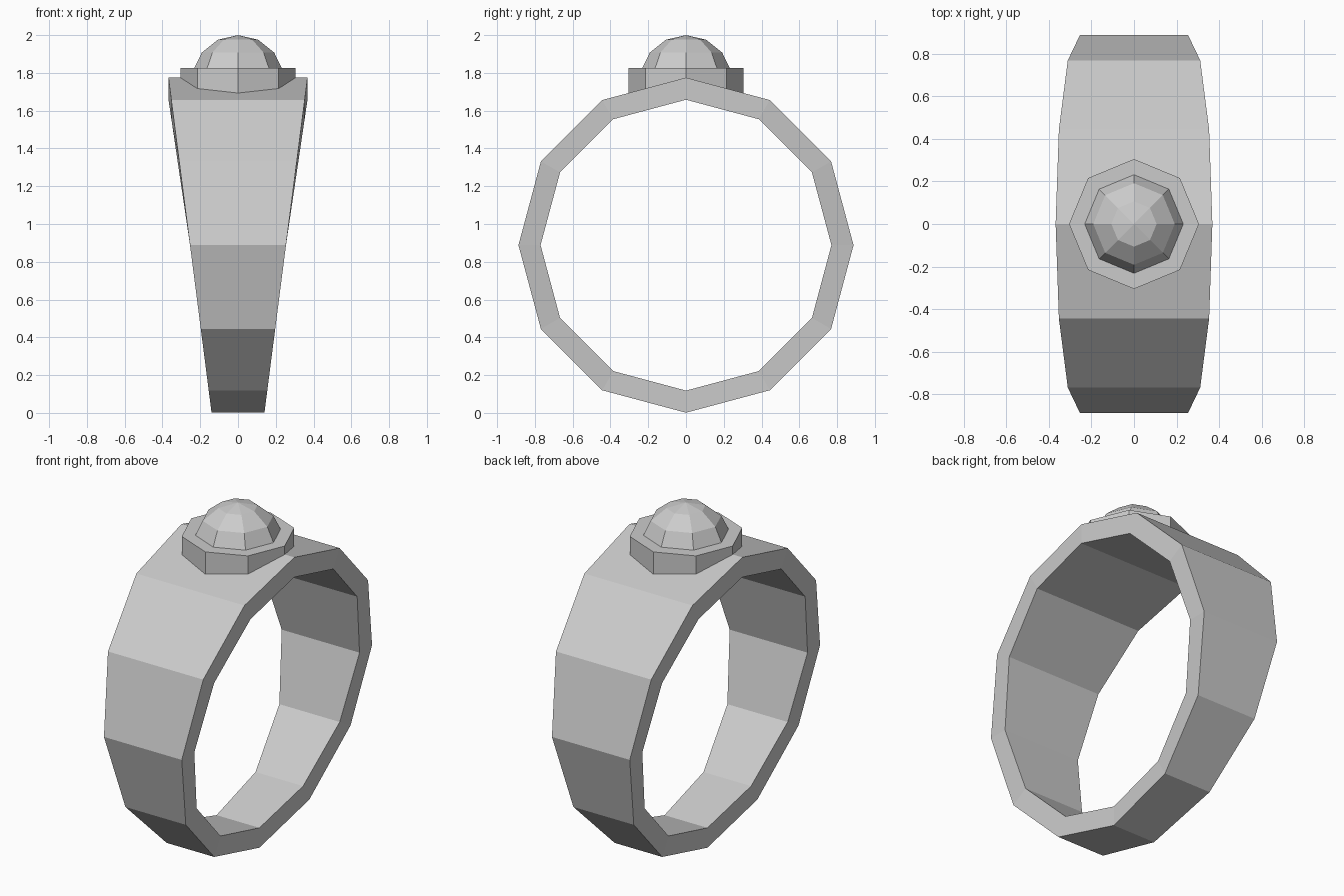
import bpy, bmesh
from math import sin, cos, pi, radians

if "Cube" in bpy.data.objects:
    bpy.data.objects.remove(bpy.data.objects["Cube"])


def finish(name, bm):
    bmesh.ops.recalc_face_normals(bm, faces=bm.faces)
    mesh = bpy.data.meshes.new(name)
    bm.to_mesh(mesh)
    bm.free()
    obj = bpy.data.objects.new(name, mesh)
    bpy.context.collection.objects.link(obj)
    return obj


def lathe(name, profile, sides=8):
    """Closed stack of polygon rings (radius, z); radius 0 makes a tip."""
    bm = bmesh.new()
    rings = []
    for r, z in profile:
        n = sides if r > 0 else 1
        rings.append([bm.verts.new((r * cos(2 * pi * i / sides),
                                    r * sin(2 * pi * i / sides), z)) for i in range(n)])
    for a, b in zip(rings, rings[1:]):
        for i in range(sides):
            j = (i + 1) % sides
            if len(b) == 1:
                bm.faces.new((a[i], a[j], b[0]))
            else:
                bm.faces.new((a[i], a[j], b[j], b[i]))
    for ring in (rings[0], rings[-1]):
        if len(ring) > 1:
            bm.faces.new(ring)
    return finish(name, bm)


# Band: twelve-sided hoop, narrow at the bottom and wide at the top
SIDES, OUTER, INNER, CENTRE = 12, 0.887, 0.77, 0.888
bm = bmesh.new()
sections = []
for i in range(SIDES):
    a = 2 * pi * i / SIDES
    half = 0.254 + 0.114 * sin(a)
    sections.append([bm.verts.new((x, r * cos(a), CENTRE + r * sin(a)))
                     for x, r in ((-half, OUTER), (half, OUTER),
                                  (half, INNER), (-half, INNER))])
for i in range(SIDES):
    s, t = sections[i], sections[(i + 1) % SIDES]
    for k in range(4):
        m = (k + 1) % 4
        bm.faces.new((s[k], s[m], t[m], t[k]))
finish("band", bm)

# Octagonal setting, sunk into the band
lathe("setting", [(0.305, 1.685), (0.305, 1.825)])

# Domed stone: upper rings of a faceted sphere
R = 0.245
step = radians(180 / 7)
dome = [(R * sin(step * k), 2.0 - R + R * cos(step * k)) for k in (3, 2, 1)]
lathe("stone", dome + [(0, 2.0)])
